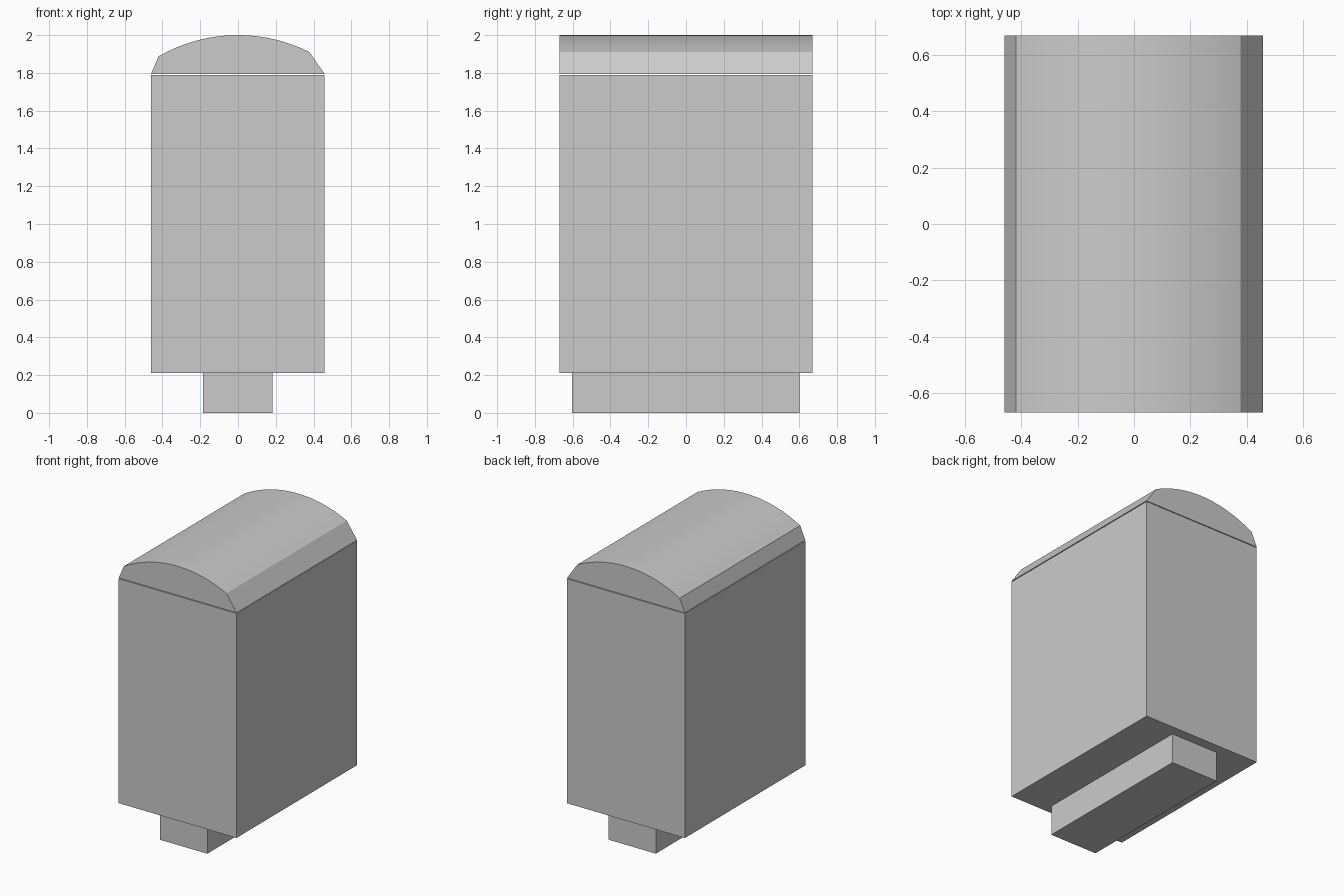
import bpy, bmesh, math

if "Cube" in bpy.data.objects:
    bpy.data.objects.remove(bpy.data.objects["Cube"])


def prism(name, profile, y0, y1):
    """Extrude an x-z outline along y into a closed solid."""
    bm = bmesh.new()
    face = bm.faces.new([bm.verts.new((x, y0, z)) for x, z in profile])
    ext = bmesh.ops.extrude_face_region(bm, geom=[face])
    moved = [v for v in ext["geom"] if isinstance(v, bmesh.types.BMVert)]
    bmesh.ops.translate(bm, verts=moved, vec=(0, y1 - y0, 0))
    bmesh.ops.recalc_face_normals(bm, faces=bm.faces)
    mesh = bpy.data.meshes.new(name)
    bm.to_mesh(mesh)
    bm.free()
    obj = bpy.data.objects.new(name, mesh)
    bpy.context.collection.objects.link(obj)
    return obj


def rect(x0, x1, z0, z1):
    return [(x0, z0), (x1, z0), (x1, z1), (x0, z1)]


# Narrow foot under the body
prism("base_foot", rect(-0.185, 0.183, 0.0, 0.21), -0.603, 0.6)

# Tall box body
prism("body", rect(-0.46, 0.457, 0.21, 1.79), -0.67, 0.67)

# Domed lid: shallow arc with an angled shoulder on each side
RADIUS, STEPS = 0.843, 18
LEFT, RIGHT = -0.42, 0.378
arc = []
for i in range(STEPS + 1):
    x = RIGHT + (LEFT - RIGHT) * i / STEPS
    arc.append((x, 2.0 - RADIUS + math.sqrt(RADIUS ** 2 - x ** 2)))
lid = prism("domed_lid", [(-0.46, 1.795), (0.458, 1.795)] + arc, -0.67, 0.67)

# Smooth the arc only, keeping shoulders and ends crisp
bpy.context.view_layer.objects.active = lid
lid.select_set(True)
bpy.ops.object.shade_smooth_by_angle(angle=math.radians(12))
